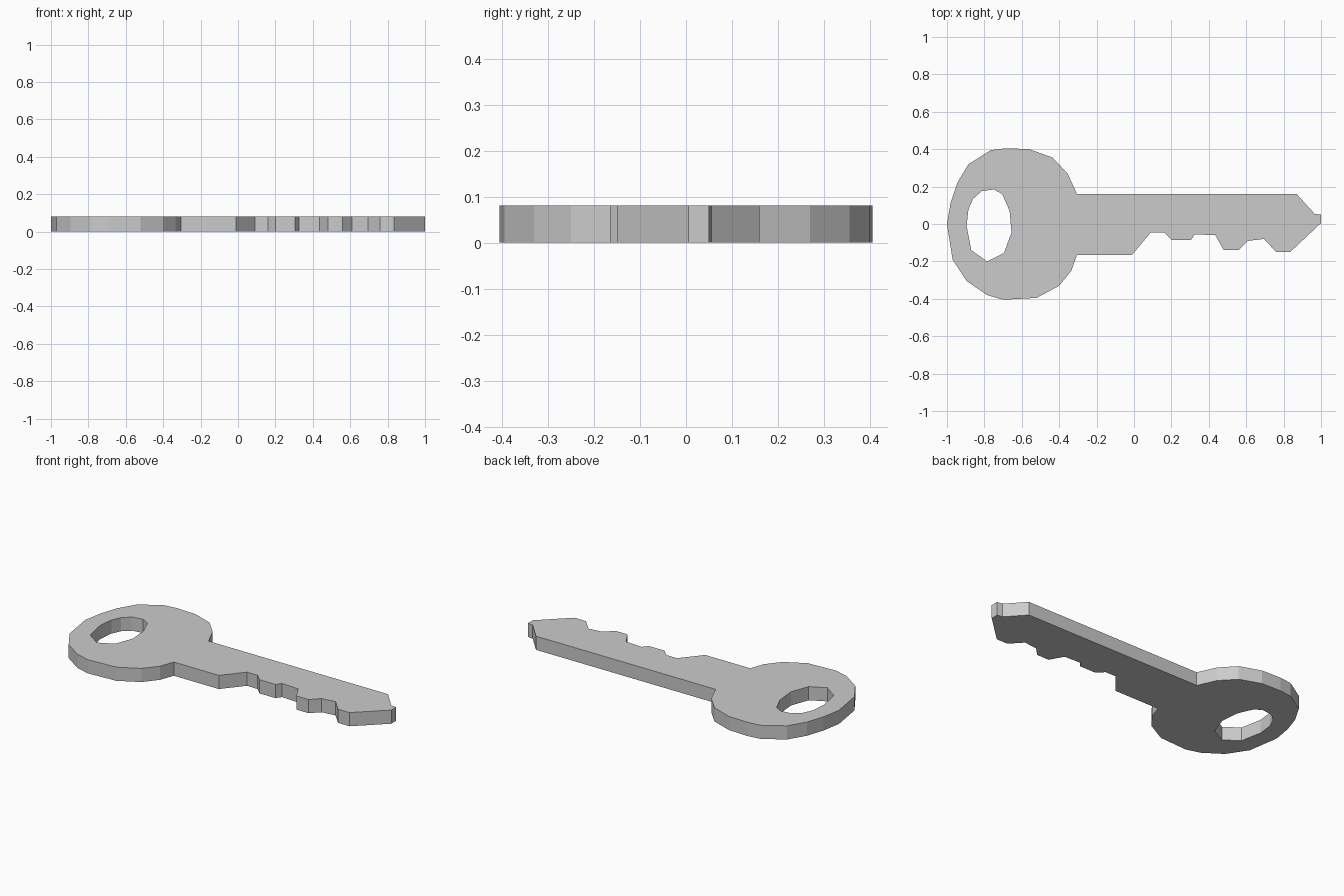
import bpy
import bmesh
from mathutils import Vector

THICKNESS = 0.081
UNIT = 0.01  # profile points are given in hundredths

default_cube = bpy.data.objects.get("Cube")
if default_cube:
    bpy.data.objects.remove(default_cube, do_unlink=True)

# Plain grey metal
metal = bpy.data.materials.new("grey_metal")
metal.use_nodes = True
grey = (0.6, 0.6, 0.6, 1.0)
metal.diffuse_color = grey
metal.node_tree.nodes["Principled BSDF"].inputs["Base Color"].default_value = grey

# Round bow, upper and lower halves of its rim
bow_upper = [(-100, 0), (-98, 11.5), (-94.5, 22), (-88.5, 32), (-76.5, 39.5),
             (-68.5, 40.5), (-56, 40), (-43.5, 35.5), (-35.5, 27), (-30.5, 16)]
bow_lower = [(-30.5, -16.5), (-33.5, -25), (-40, -33), (-52, -39.5),
             (-70, -40.5), (-78.5, -38), (-89.5, -30.5), (-97, -19)]

# Pointed tip, then the cut teeth running back towards the bow
blade_tip = [(87, 16), (96.5, 5.5), (100, 5), (100, .5)]
teeth = [(83.5, -15), (76, -15), (69.5, -8), (61, -9), (56, -14), (48, -14),
         (43.5, -6), (32.5, -5.5), (30.5, -8.5), (20, -8.5), (16, -4.5),
         (9, -4.5), (-1, -16.5)]

# Keyring hole
ring_hole = [(-75, 18.5), (-70.5, 16), (-66.5, 7), (-65.5, -4.5), (-69.5, -15.5),
             (-78.5, -20), (-87, -14), (-89.5, -1), (-88.5, 8), (-86, 13.5),
             (-81.5, 17.5)]


def add_loop(bm, points):
    """Add a closed loop of edges on the ground plane."""
    verts = [bm.verts.new((x * UNIT, y * UNIT, 0)) for x, y in points]
    return [bm.edges.new((a, b)) for a, b in zip(verts, verts[1:] + verts[:1])]


def make_plate(name, outline, holes, height, material):
    """Fill an outline around its holes and extrude it upwards."""
    bm = bmesh.new()
    edges = add_loop(bm, outline)
    for hole in holes:
        edges += add_loop(bm, hole)
    bmesh.ops.triangle_fill(bm, edges=edges, use_beauty=True, normal=Vector((0, 0, 1)))
    extruded = bmesh.ops.extrude_face_region(bm, geom=bm.faces[:], use_keep_orig=True)
    top = [item for item in extruded["geom"] if isinstance(item, bmesh.types.BMVert)]
    bmesh.ops.translate(bm, verts=top, vec=(0, 0, height))
    bmesh.ops.recalc_face_normals(bm, faces=bm.faces[:])
    mesh = bpy.data.meshes.new(name)
    bm.to_mesh(mesh)
    bm.free()
    mesh.materials.append(material)
    plate = bpy.data.objects.new(name, mesh)
    bpy.context.collection.objects.link(plate)
    return plate


make_plate("key", bow_upper + blade_tip + teeth + bow_lower, [ring_hole],
           THICKNESS, metal)
